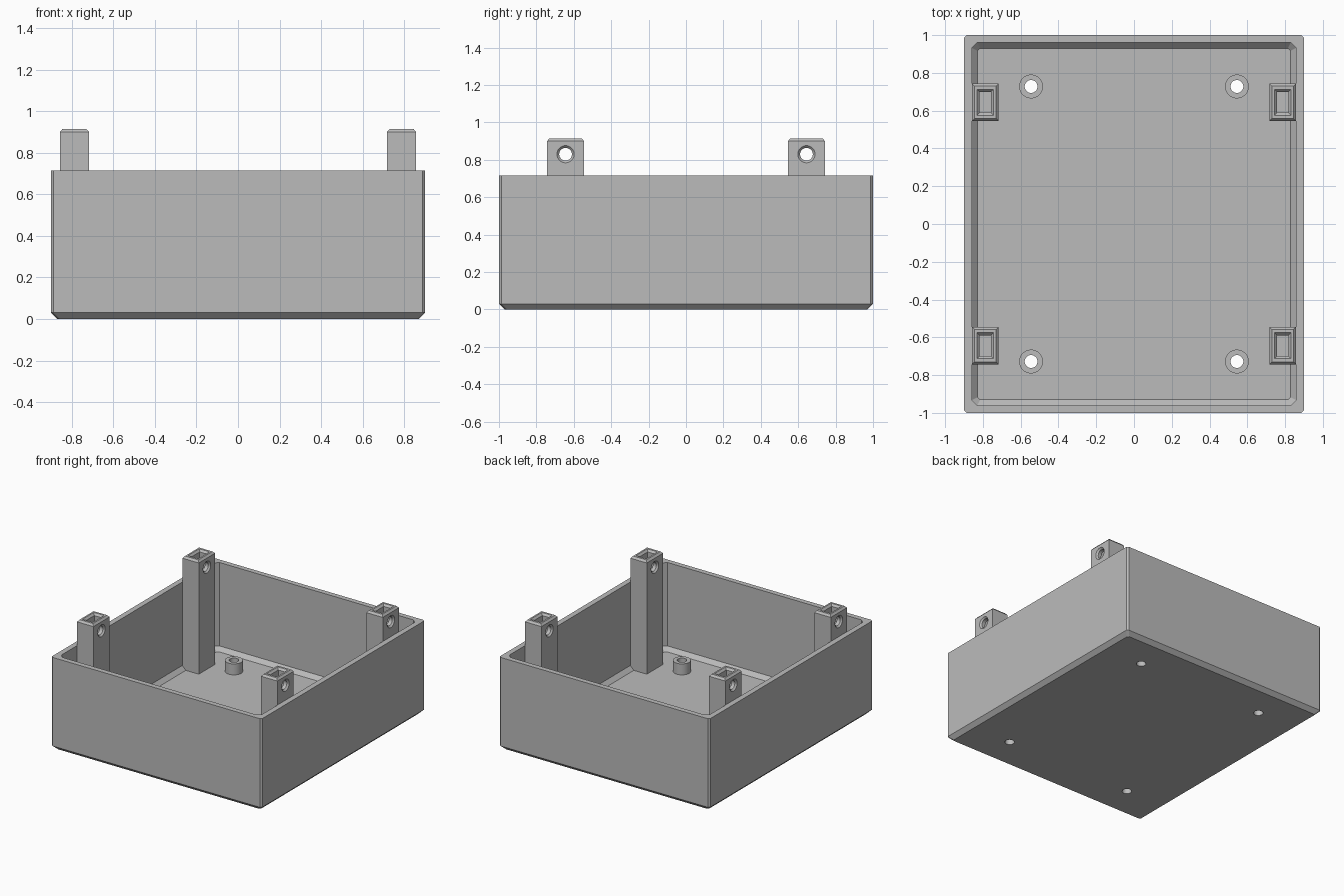
import bpy, bmesh
from math import cos, sin, tau, radians

cube = bpy.data.objects.get("Cube")
if cube:
    bpy.data.objects.remove(cube, do_unlink=True)

GREY = (0.5, 0.5, 0.5, 1)
grey = bpy.data.materials.new("plain_grey")
grey.use_nodes = True
grey.diffuse_color = GREY
grey.node_tree.nodes["Principled BSDF"].inputs["Base Color"].default_value = GREY


def rect(hx, hy, z, c=0.0):
    """Rectangle ring with optional cut corners."""
    if not c:
        return [(hx, -hy, z), (hx, hy, z), (-hx, hy, z), (-hx, -hy, z)]
    return [(hx - c, -hy, z), (hx, c - hy, z), (hx, hy - c, z), (hx - c, hy, z),
            (c - hx, hy, z), (-hx, hy - c, z), (-hx, c - hy, z), (c - hx, -hy, z)]


def circle(r, z, n=40):
    return [(r * cos(tau * i / n), r * sin(tau * i / n), z) for i in range(n)]


def loft(name, rings, location=(0, 0, 0), closed=False, rotation=(0, 0, 0)):
    """Skin a list of rings; cap the ends unless the rings form a loop."""
    bm = bmesh.new()
    loops = [[bm.verts.new(p) for p in ring] for ring in rings]
    pairs = list(zip(loops, loops[1:])) + ([(loops[-1], loops[0])] if closed else [])
    for a, b in pairs:
        for i in range(len(a)):
            j = (i + 1) % len(a)
            bm.faces.new((a[i], a[j], b[j], b[i]))
    if not closed:
        bm.faces.new(loops[0][::-1])
        bm.faces.new(loops[-1])
    bmesh.ops.recalc_face_normals(bm, faces=bm.faces)
    mesh = bpy.data.meshes.new(name)
    bm.to_mesh(mesh)
    bm.free()
    mesh.materials.append(grey)
    ob = bpy.data.objects.new(name, mesh)
    ob.location, ob.rotation_euler = location, rotation
    bpy.context.collection.objects.link(ob)
    return ob


def select(ob):
    bpy.ops.object.select_all(action='DESELECT')
    ob.select_set(True)
    bpy.context.view_layer.objects.active = ob


def drill(ob, cutter):
    """Cut a hole and discard the cutter."""
    bpy.context.view_layer.update()
    mod = ob.modifiers.new("hole", 'BOOLEAN')
    mod.operation, mod.solver, mod.object = 'DIFFERENCE', 'EXACT', cutter
    select(ob)
    bpy.ops.object.modifier_apply(modifier=mod.name)
    bpy.data.objects.remove(cutter, do_unlink=True)


def smooth(ob):
    select(ob)
    bpy.ops.object.shade_smooth_by_angle(angle=radians(20))


FLOOR, RIM, BEVEL = 0.04, 0.715, 0.03
HOLE = 0.034

# Open tray: up the outside, over the rim, down the inside
tray = loft("tray", [
    rect(0.9 - BEVEL, 1 - BEVEL, 0, 0.013),
    rect(0.9, 1, BEVEL, 0.013),
    rect(0.9, 1, RIM, 0.013),
    rect(0.858, 0.96, RIM, 0.028),
    rect(0.858, 0.96, FLOOR + BEVEL, 0.028),
    rect(0.858 - BEVEL, 0.96 - BEVEL, FLOOR, 0.013),
])

for side, sx in (("left", 1), ("right", -1)):
    for end, sy in (("front", -1), ("back", 1)):
        # Standoff with a screw hole through the floor
        spot = (0.545 * sx, 0.728 * sy, 0)
        drill(tray, loft("floor_cutter", [circle(HOLE, -0.1), circle(HOLE, 0.2)], spot))
        standoff = loft(f"standoff_{end}_{side}", [
            circle(0.063, FLOOR - 0.01), circle(0.063, 0.125),
            circle(HOLE, 0.125), circle(HOLE, FLOOR - 0.01)], spot, closed=True)
        smooth(standoff)

        # Lid post with a chamfered top and a nut slot
        px, py = 0.787 * sx, 0.644 * sy
        post = loft(f"lid_post_{end}_{side}", [
            rect(0.07, 0.099, FLOOR - 0.01),
            rect(0.07, 0.099, 0.9),
            rect(0.057, 0.086, 0.915),
            rect(0.044, 0.069, 0.915),
            rect(0.03, 0.055, 0.9),
            rect(0.03, 0.055, 0.775),
        ], (px, py, 0))
        # Cross hole, countersunk on both faces
        drill(post, loft("cross_cutter", [
            circle(0.056, -0.08), circle(HOLE, -0.058),
            circle(HOLE, 0.058), circle(0.056, 0.08)],
            (px, py, 0.83), rotation=(0, radians(90), 0)))
        smooth(post)

smooth(tray)
